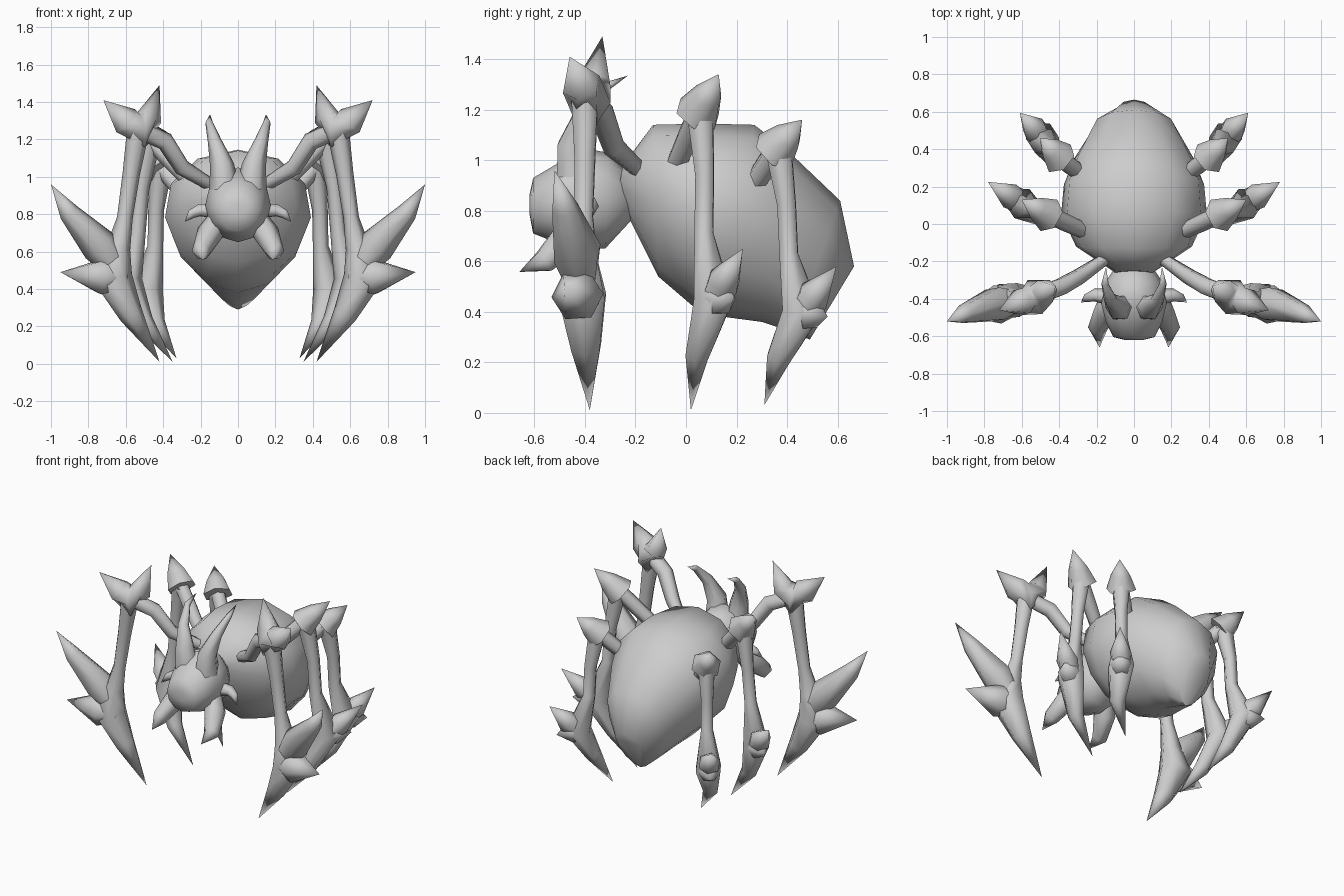
import bpy, bmesh, math
from mathutils import Vector

if "Cube" in bpy.data.objects:
    bpy.data.objects.remove(bpy.data.objects["Cube"])

shell = bpy.data.materials.new("shell_grey")
shell.diffuse_color = (0.61, 0.61, 0.61, 1)
shell.use_nodes = True
shell.node_tree.nodes["Principled BSDF"].inputs["Base Color"].default_value = shell.diffuse_color


def loft(bm, rings):
    """Skin a list of rings (lists of points) and close both ends."""
    loops = [[bm.verts.new(p) for p in r] for r in rings]
    n = len(loops[0])
    for a, b in zip(loops, loops[1:]):
        for i in range(n):
            j = (i + 1) % n
            bm.faces.new((a[i], a[j], b[j], b[i]))
    bm.faces.new(loops[0][::-1])
    bm.faces.new(loops[-1])


def finish(name, bm, angle=50, mirror=False):
    bmesh.ops.remove_doubles(bm, verts=bm.verts, dist=0.0025)
    bmesh.ops.recalc_face_normals(bm, faces=bm.faces)
    me = bpy.data.meshes.new(name)
    bm.to_mesh(me)
    bm.free()
    me.materials.append(shell)
    ob = bpy.data.objects.new(name, me)
    bpy.context.collection.objects.link(ob)
    if mirror:
        ob.modifiers.new("mirror", 'MIRROR')
    bpy.ops.object.select_all(action='DESELECT')
    ob.select_set(True)
    bpy.context.view_layer.objects.active = ob
    bpy.ops.object.shade_smooth_by_angle(angle=math.radians(angle))
    return ob


def body(name, sections, sides, egg=0.0):
    """Sections: top (y, z), bottom (y, z), half width."""
    bm = bmesh.new()
    rings = []
    for (ty, tz), (by, bz), w in sections:
        c = Vector((0, (ty + by) / 2, (tz + bz) / 2))
        up = Vector((0, (ty - by) / 2, (tz - bz) / 2))
        ring = []
        for i in range(sides):
            a = math.tau * i / sides
            x = w * math.cos(a) * (1 + egg * math.sin(a))
            ring.append(c + up * math.sin(a) + Vector((x, 0, 0)))
        rings.append(ring)
    loft(bm, rings)
    return finish(name, bm, 70)


def tube(bm, path, sides=6):
    """Tapered limb through (x, y, z, radius) stations."""
    pts = [Vector(p[:3]) for p in path]
    rings = []
    for i, p in enumerate(pts):
        t = (pts[min(i + 1, len(pts) - 1)] - pts[max(i - 1, 0)]).normalized()
        ref = Vector((0.45, -0.89, 0))
        u = (ref - t * ref.dot(t)).normalized()
        v = t.cross(u)
        r = max(path[i][3], 0.0008)
        rings.append([p + r * (u * math.cos(math.tau * k / sides)
                               + v * math.sin(math.tau * k / sides))
                      for k in range(sides)])
    loft(bm, rings)


def limb(name, *paths, sides=6):
    bm = bmesh.new()
    for p in paths:
        tube(bm, p, sides)
    return finish(name, bm, 75, mirror=True)


# Abdomen: tilted egg with a ridge on top, narrowing toward the low rear tip
body("abdomen", [
    ((-0.25, 0.98), (-0.27, 0.86), 0.10),
    ((-0.13, 1.14), (-0.11, 0.54), 0.31),
    ((0.07, 1.145), (0.03, 0.42), 0.39),
    ((0.27, 1.14), (0.15, 0.38), 0.375),
    ((0.40, 1.04), (0.30, 0.36), 0.32),
    ((0.61, 0.84), (0.42, 0.32), 0.215),
    ((0.665, 0.58), (0.49, 0.29), 0.10),
], 12, 0.12)

# Head with blunt snout and narrow waist
body("head", [
    ((-0.62, 0.86), (-0.62, 0.79), 0.05),
    ((-0.605, 0.93), (-0.605, 0.71), 0.11),
    ((-0.52, 0.98), (-0.53, 0.68), 0.15),
    ((-0.42, 1.05), (-0.43, 0.65), 0.175),
    ((-0.31, 1.03), (-0.32, 0.65), 0.155),
    ((-0.20, 0.92), (-0.20, 0.78), 0.08),
], 12)

# Horns sweep up and back
limb("horn", [(0.075, -0.44, 0.94, 0.08), (0.085, -0.45, 1.06, 0.065),
              (0.125, -0.405, 1.19, 0.037), (0.155, -0.32, 1.29, 0.02),
              (0.15, -0.23, 1.335, 0)])
# Mandibles below the snout, small claws on the cheeks
limb("mandible", [(0.11, -0.42, 0.77, 0.055), (0.15, -0.46, 0.70, 0.07),
                  (0.195, -0.56, 0.60, 0.052), (0.185, -0.66, 0.558, 0)])
limb("cheek_claw", [(0.13, -0.39, 0.82, 0.045), (0.21, -0.38, 0.82, 0.035),
                    (0.25, -0.395, 0.80, 0.025), (0.285, -0.42, 0.76, 0)])

# Eyes: shallow domes on the snout
bm = bmesh.new()
bmesh.ops.create_uvsphere(bm, u_segments=8, v_segments=6, radius=0.025)
bmesh.ops.translate(bm, verts=bm.verts, vec=(0.07, -0.588, 0.86))
finish("eye", bm, 50, mirror=True)

# Front legs: forked knee, two large spurs above the foot
limb("front_leg",
     [(0.16, -0.19, 0.965, 0.035), (0.30, -0.285, 1.05, 0.045),
      (0.39, -0.335, 1.19, 0.05), (0.53, -0.39, 1.25, 0.05)],
     [(0.42, -0.33, 1.49, 0), (0.475, -0.36, 1.315, 0.07),
      (0.53, -0.39, 1.24, 0.10), (0.60, -0.415, 1.30, 0.08),
      (0.72, -0.46, 1.41, 0)],
     [(0.535, -0.40, 1.24, 0.06), (0.57, -0.40, 1.02, 0.047),
      (0.605, -0.405, 0.78, 0.042), (0.64, -0.41, 0.62, 0.065),
      (0.67, -0.41, 0.46, 0.105), (0.57, -0.395, 0.26, 0.065),
      (0.42, -0.38, 0.01, 0)],
     [(0.64, -0.41, 0.50, 0.06), (0.74, -0.43, 0.63, 0.10),
      (0.905, -0.48, 0.81, 0.055), (1.0, -0.52, 0.96, 0)],
     [(0.60, -0.41, 0.46, 0.06), (0.73, -0.43, 0.465, 0.105),
      (0.95, -0.48, 0.49, 0)])


def rear_leg(name, hip, knee, knee_tip, joint, spur, spur2, foot):
    """Arm, arrowhead knee, shin with two spurs, pointed foot."""
    h, k, kt, j, s, s2, f = map(Vector, (hip, knee, knee_tip, joint, spur, spur2, foot))
    at = lambda v, r: (*v, r)
    out = (kt - k).normalized()
    bend = (j + f) / 2 + Vector((0.03, -0.02, 0))
    shin = k.lerp(j, 0.65) + Vector((-0.02, -0.02, 0))
    limb(name,
         [at(h, 0.042), at(h.lerp(k, 0.5), 0.047), at(k, 0.047)],
         [at(k - out * 0.03, 0.04), at(k - out * 0.025, 0.095),
          at(k.lerp(kt, 0.4), 0.062), at(kt, 0)],
         [at(k, 0.06), at(k.lerp(j, 0.35), 0.042), at(shin, 0.042),
          at(j, 0.088), at(bend, 0.052), at(f, 0)],
         [at(j.lerp(s, -0.1), 0.05), at(j.lerp(s, 0.35), 0.07), at(s, 0)],
         [at(j, 0.075), at(j.lerp(s2, 0.4), 0.065), at(s2, 0)])


# Middle and back leg pairs
rear_leg("middle_leg", (0.25, -0.045, 0.97), (0.47, 0.055, 1.20), (0.60, 0.13, 1.34),
         (0.60, 0.11, 0.45), (0.78, 0.225, 0.65), (0.72, 0.19, 0.46), (0.35, 0.02, 0.01))
rear_leg("back_leg", (0.28, 0.265, 0.90), (0.41, 0.365, 1.05), (0.50, 0.46, 1.16),
         (0.49, 0.46, 0.40), (0.61, 0.595, 0.58), (0.58, 0.56, 0.38), (0.33, 0.31, 0.03))
